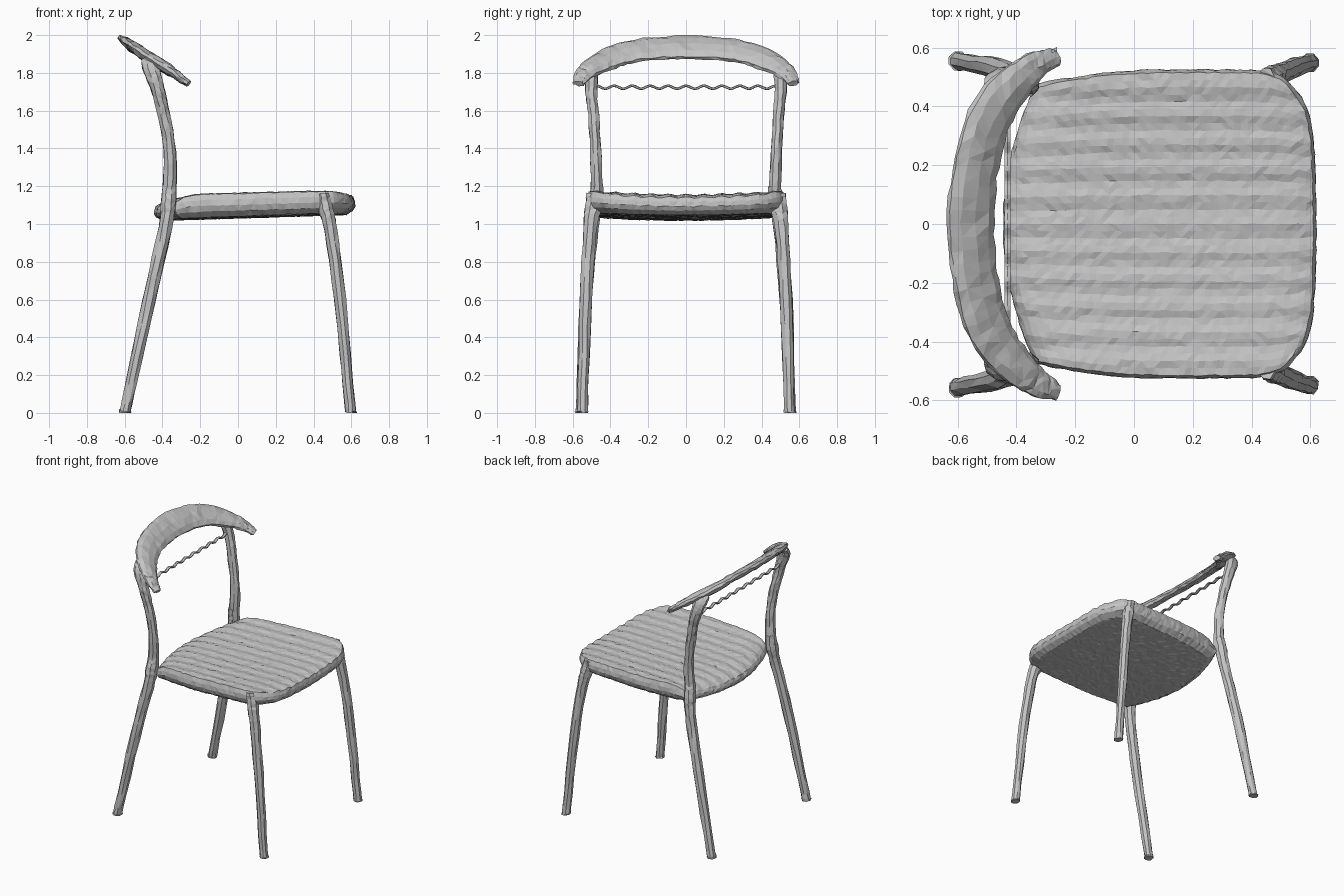
import bpy, bmesh, math, random
from mathutils import Vector

random.seed(4)
if "Cube" in bpy.data.objects:
    bpy.data.objects.remove(bpy.data.objects["Cube"], do_unlink=True)

GREY = (0.55, 0.55, 0.55, 1)
mat = bpy.data.materials.new("plain_grey")
mat.use_nodes = True
mat.diffuse_color = GREY
mat.node_tree.nodes["Principled BSDF"].inputs["Base Color"].default_value = GREY


def finish(name, bm):
    """Turn a bmesh into a faceted object."""
    bmesh.ops.recalc_face_normals(bm, faces=bm.faces)
    bmesh.ops.triangulate(bm, faces=bm.faces)
    mesh = bpy.data.meshes.new(name)
    bm.to_mesh(mesh)
    bm.free()
    mesh.materials.append(mat)
    ob = bpy.data.objects.new(name, mesh)
    bpy.context.collection.objects.link(ob)
    return ob


def jitter(amount):
    return Vector([random.uniform(-amount, amount) for _ in range(3)])


def smooth_path(keys, steps):
    """Catmull-Rom through keys of (x, y, z, half width, half thickness)."""
    k = [Vector(p) for p in keys]
    k = [k[0] * 2 - k[1]] + k + [k[-1] * 2 - k[-2]]
    out = []
    for i in range(1, len(k) - 2):
        a, b, c, d = k[i - 1:i + 3]
        for j in range(steps):
            t = j / steps
            out.append((b * 2 + (c - a) * t + (a * 2 - b * 5 + c * 4 - d) * t ** 2
                        + (b * 3 - a - c * 3 + d) * t ** 3) / 2)
    return out + [k[-2]]


def sweep(name, keys, normal, steps=5, sides=8, rough=0.003):
    """Sweep an oval section along a path; normal sets the thin direction."""
    path = smooth_path(keys, steps)
    pts = [Vector(p[:3]) for p in path]
    bm = bmesh.new()
    rings = []
    for i, p in enumerate(pts):
        tangent = (pts[min(i + 1, len(pts) - 1)] - pts[max(i - 1, 0)]).normalized()
        wide = Vector(normal).cross(tangent).normalized()
        thin = tangent.cross(wide)
        ring = []
        for s in range(sides):
            a = 2 * math.pi * (s + 0.5) / sides
            co = p + wide * math.cos(a) * path[i][3] + thin * math.sin(a) * path[i][4]
            ring.append(bm.verts.new(co + jitter(rough)))
        rings.append(ring)
    for r, q in zip(rings, rings[1:]):
        for s in range(sides):
            n = (s + 1) % sides
            bm.faces.new((r[s], r[n], q[n], q[s]))
    bm.faces.new(rings[0])
    bm.faces.new(rings[-1])
    for v in bm.verts:
        v.co.z = max(v.co.z, 0)
    return finish(name, bm)


# Seat: a gridded block shaped into a dished, rippled pad with rounded rim
bm = bmesh.new()
bmesh.ops.create_cube(bm, size=2)
is_upright = lambda e: abs(e.verts[0].co.z - e.verts[1].co.z) > 0.1
bmesh.ops.subdivide_edges(bm, edges=[e for e in bm.edges if not is_upright(e)],
                          cuts=41, use_grid_fill=True)
bmesh.ops.subdivide_edges(bm, edges=[e for e in bm.edges if is_upright(e)],
                          cuts=3, use_grid_fill=True)
for vert in bm.verts:
    u, v, w = vert.co
    fore, aft = max(u, 0), max(-u, 0)
    x_back = -0.445 + 0.11 * v * v
    x_front = 0.62 - 0.02 * v * v - 0.05 * v ** 8
    x = x_back + (x_front - x_back) * (u + 1) / 2
    y = v * (0.525 - 0.05 * aft ** 2 - 0.07 * fore ** 10)
    top = 1.148 + 0.012 * u + 0.02 * v * v - 0.02 * fore ** 8 - 0.045 * aft ** 8
    top += 0.004 * math.cos(2 * math.pi * y / 0.095)
    low = 1.033 + 0.015 * u + 0.012 * v * v
    fit = 1 - 0.09 * max(0, -w) ** 2 - 0.02 * max(0, w) ** 3
    z = low + (top - low) * (w + 1) / 2
    vert.co = Vector((0.09 + (x - 0.09) * fit, y * fit, z)) + jitter(0.0025)
finish("seat", bm)

# Legs and back posts, mirrored left and right
for side, s in (("left", 1), ("right", -1)):
    sweep("front_leg_" + side, [
        (0.598, s * 0.548, 0.008, 0.033, 0.033),
        (0.592, s * 0.546, 0.05, 0.029, 0.029),
        (0.54, s * 0.53, 0.6, 0.034, 0.033),
        (0.49, s * 0.508, 0.97, 0.038, 0.036),
        (0.465, s * 0.492, 1.08, 0.046, 0.04),
        (0.45, s * 0.48, 1.155, 0.05, 0.035)], (1, 0, 0), 4)
    sweep("back_leg_" + side, [
        (-0.597, s * 0.555, 0.01, 0.035, 0.035),
        (-0.588, s * 0.552, 0.05, 0.03, 0.03),
        (-0.47, s * 0.53, 0.6, 0.036, 0.036),
        (-0.385, s * 0.498, 0.98, 0.038, 0.038),
        (-0.37, s * 0.482, 1.1, 0.045, 0.042),
        (-0.363, s * 0.468, 1.2, 0.034, 0.036)], (1, 0, 0), 4)
    sweep("back_post_" + side, [
        (-0.365, s * 0.47, 1.12, 0.036, 0.04),
        (-0.36, s * 0.478, 1.38, 0.031, 0.034),
        (-0.393, s * 0.49, 1.58, 0.031, 0.034),
        (-0.427, s * 0.502, 1.72, 0.034, 0.038),
        (-0.46, s * 0.49, 1.82, 0.034, 0.045),
        (-0.48, s * 0.45, 1.87, 0.02, 0.035)], (1, 0, 0), 4)

# Back rail: a tilted crescent slab whose tips curve forward as short arms
half = [(-0.555, 0.0, 1.935, 0.098, 0.028),
        (-0.542, 0.17, 1.928, 0.095, 0.028),
        (-0.508, 0.32, 1.905, 0.09, 0.03),
        (-0.455, 0.42, 1.868, 0.082, 0.032),
        (-0.375, 0.505, 1.822, 0.062, 0.028),
        (-0.31, 0.55, 1.778, 0.045, 0.022),
        (-0.262, 0.57, 1.742, 0.03, 0.016)]
mirrored = [(x, -y, z, a, b) for x, y, z, a, b in half[:0:-1]]
sweep("back_rail", mirrored + half, (0.6, 0, 0.8), 4, 10, 0.004)

# Thin wavy cord strung between the posts
cord = []
for i in range(79):
    y = -0.475 + 0.95 * i / 78
    wave = math.cos(2 * math.pi * y / 0.095)
    cord.append((-0.43, y, 1.724 + 0.008 * wave, 0.012, 0.007))
sweep("wavy_cord", cord, (0, 0, 1), 1, 6, 0.0005)
